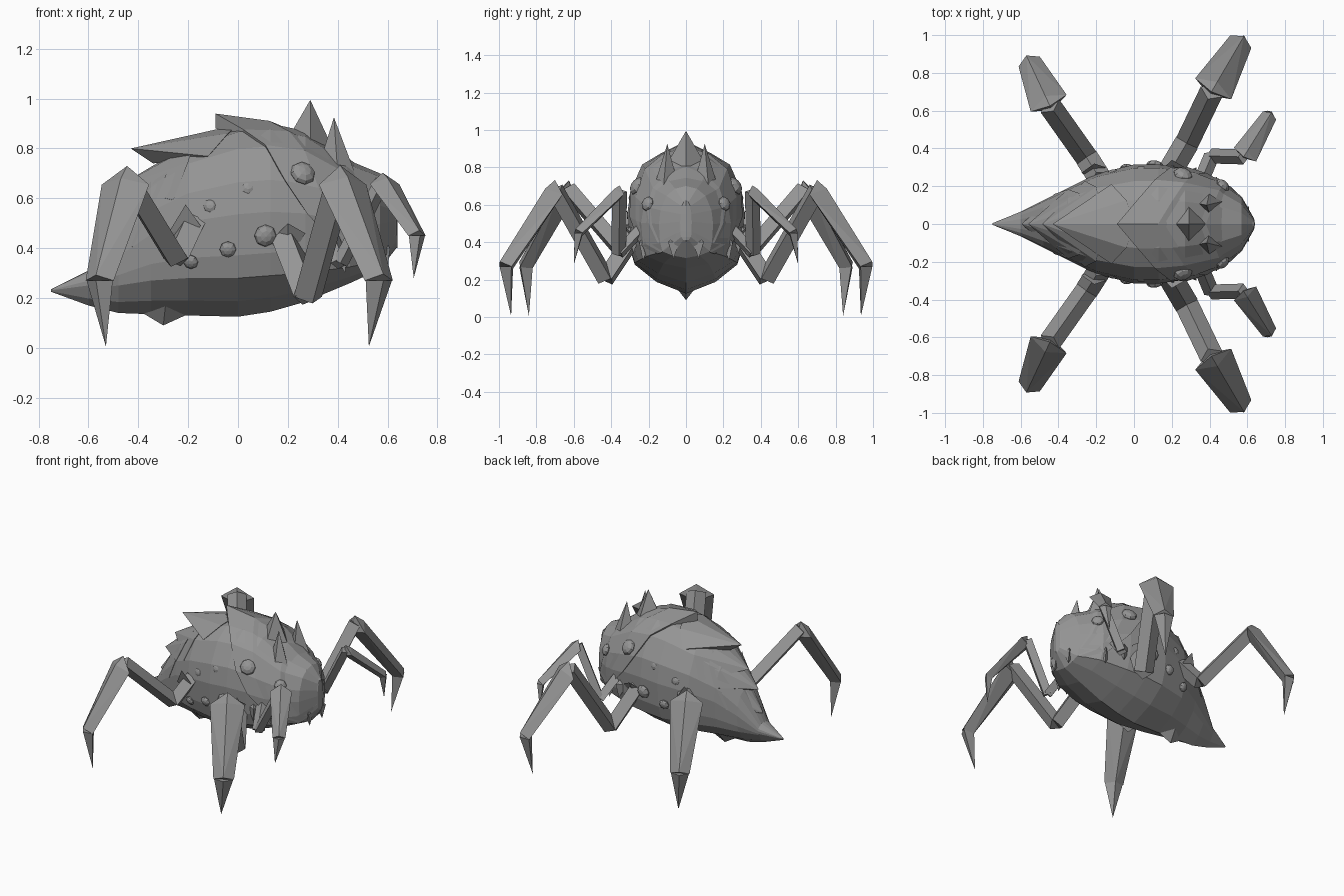
import bpy, bmesh, math
from mathutils import Vector as V

if "Cube" in bpy.data.objects:
    bpy.data.objects.remove(bpy.data.objects["Cube"])

grey = bpy.data.materials.new("stone_grey")
grey.diffuse_color = (0.3, 0.3, 0.3, 1)
grey.use_nodes = True
grey.node_tree.nodes["Principled BSDF"].inputs["Base Color"].default_value = grey.diffuse_color


def finish(name, bm, mirror=True):
    """Turn a bmesh into a flat-shaded object, mirrored across y = 0."""
    bmesh.ops.recalc_face_normals(bm, faces=bm.faces)
    me = bpy.data.meshes.new(name)
    bm.to_mesh(me)
    bm.free()
    me.materials.append(grey)
    ob = bpy.data.objects.new(name, me)
    bpy.context.collection.objects.link(ob)
    if mirror:
        m = ob.modifiers.new("Mirror", 'MIRROR')
        m.use_axis = (False, True, False)
        m.use_clip = True
    return ob


def hull(name, groups, mirror=True):
    """One convex solid for each group of points."""
    bm = bmesh.new()
    for pts in groups:
        vs = [bm.verts.new(p) for p in pts]
        r = bmesh.ops.convex_hull(bm, input=vs)
        bmesh.ops.delete(bm, geom=[v for v in r["geom_interior"] if v.is_valid], context='VERTS')
    return finish(name, bm, mirror)


# Body stations: x, top, ridge height, keel, half width
ST = [(-.75, .235, .23, .225, .004), (-.6, .31, .24, .17, .065),
      (-.48, .53, .25, .14, .125), (-.35, .71, .27, .135, .19), (-.2, .82, .28, .13, .265),
      (0, .89, .28, .125, .315), (.13, .90, .29, .145, .315), (.27, .87, .30, .185, .295),
      (.45, .75, .325, .26, .24), (.57, .70, .35, .315, .145), (.635, .62, .43, .40, .03)]
# Cross-section: width factor, drop factor from top to ridge
SEC = [(0, 0), (.4, .04), (.72, .15), (.94, .37), (1, .58), (.96, .85), (.87, 1)]


def surf(x, k, s=1.0):
    """Point k of the cross-section at x, scaled by s about the body axis."""
    x = min(max(x, ST[0][0]), ST[-1][0])
    for a, b in zip(ST, ST[1:]):
        if x <= b[0]:
            t = (x - a[0]) / (b[0] - a[0])
            _, zt, zr, zb, w = (p + (q - p) * t for p, q in zip(a, b))
            break
    if k < len(SEC):
        y, z = w * SEC[k][0], zt - (zt - zr) * SEC[k][1]
    else:
        y, z = [(w * .5, zr - (zr - zb) * .6), (0, zb)][k - len(SEC)]
    zc = (zt + zr) / 2
    return V((x, -y * s, zc + (z - zc) * s))


def grid(name, rows):
    """Skin between rows of points; the last row is closed onto the mirror plane."""
    bm = bmesh.new()
    rows = rows + [[V((p.x + .006, 0, p.z)) for p in rows[-1]]]
    vr = [[bm.verts.new(p) for p in r] for r in rows]
    for a, b in zip(vr, vr[1:]):
        for i in range(len(a) - 1):
            bm.faces.new((a[i], a[i + 1], b[i + 1], b[i]))
    bmesh.ops.remove_doubles(bm, verts=bm.verts, dist=.0005)
    return finish(name, bm)


# Body and raised head shell with a slanted rear lip
grid("body", [[surf(s[0], k) for k in range(9)] for s in ST])
rear = [-.09, .02, .11, .19, .28, .42, .54]
rows = [[surf(x, k, .95) for k, x in enumerate(rear)]]
for t in (0, .3, .65, 1):
    rows.append([surf(x + (.635 - x) * t, k, 1.035) for k, x in enumerate(rear)])
rows[0][0].z, rows[1][0].z = .88, .94
grid("head_shell", rows)

# Overlapping back plates: tip, side start, ridge start, underside
plates = []
for tip, sx, k, fx, under in [((-.43, .80), -.12, 2, 0, (-.34, .74)),
                              ((-.485, .645), -.26, 3, -.27, (-.42, .62)),
                              ((-.56, .525), -.35, 3, -.36, (-.48, .50)),
                              ((-.595, .37), -.42, 4, -.46, (-.55, .36))]:
    pts = [surf(sx, k, 1.03), surf(sx + .06, k - 1, 1.03), surf(sx + .08, 1, 1.03)]
    plates.append([(tip[0], 0, tip[1]), surf(fx, 0, 1.02), (under[0], 0, under[1])]
                  + pts + [(p.x, -p.y, p.z) for p in pts])
hull("back_plates", plates, False)


def diamond(c, d, w, h):
    """Four points around c, across direction d; w sideways, h upwards."""
    d = V(d).normalized()
    side = d.cross(V((0, 0, 1))).normalized()
    up = side.cross(d)
    c = V(c)
    return [c + side * w, c - side * w, c + up * h, c - up * h]


def leg(name, pts, w):
    """Hip, elbow, knee, ankle and claw tip joined by tapered solids."""
    hip, elbow, knee, ankle, tip = map(V, pts)
    parts = []
    for a, b, r in ((hip, elbow, .62), (elbow, knee, .6)):
        parts.append(diamond(a, b - a, w * r, w * r * .8) + diamond(b, b - a, w * r, w * r * .8))
    d = (ankle - knee).normalized()
    side = d.cross(V((0, 0, 1))).normalized()
    apex = knee + V((0, 0, w * .5))
    # broad shin with a peaked knee
    parts.append([apex] + diamond(knee + d * w * .3, d, w * 1.05, w * .5)
                 + diamond(ankle, d, w * .62, w * .42))
    # claw
    inner = V((knee.x - ankle.x, knee.y - ankle.y, 0)).normalized() * w * .5
    parts.append([ankle - inner * .7, ankle + inner * .9, ankle + side * w * .58,
                  ankle - side * w * .58, tip])
    hull(name, parts)


leg("rear_leg", [(-.18, -.24, .51), (-.25, -.35, .36), (-.445, -.625, .68),
                 (-.555, -.86, .27), (-.53, -.84, .005)], .10)
leg("middle_leg", [(.18, -.26, .46), (.28, -.43, .205), (.41, -.70, .68),
                   (.565, -.965, .27), (.525, -.935, .005)], .105)
leg("front_leg", [(.36, -.24, .47), (.41, -.36, .34), (.58, -.355, .67),
                  (.718, -.575, .45), (.705, -.60, .28)], .066)

# Horns on the head
hull("centre_horn", [[(.29, 0, .995), (.20, 0, .84), (.39, 0, .78), (.29, .095, .83), (.29, -.095, .83)]], False)
hull("side_horns", [[(.385, -.10, .925), (.33, -.11, .75), (.47, -.12, .70), (.40, -.05, .74), (.40, -.17, .70)]])

# Fangs, belly spine and hip spikes
fangs = []
for x, y, z, h in [(.59, -.065, .40, .09), (.42, -.22, .40, .10), (.31, -.27, .44, .10)]:
    fangs.append([(x + .01, y * 1.05, z - h), (x - .05, y, z), (x + .02, y + .03, z),
                  (x + .02, y - .03, z), (x, y, z + .03)])
hull("fangs", fangs)
hull("belly_spine", [[(-.30, 0, .09), (-.40, 0, .15), (-.19, 0, .14), (-.29, .07, .18), (-.29, -.07, .18)]], False)
hull("hip_spikes", [[(-.21, -.32, .575), (-.28, -.27, .46), (-.15, -.30, .49), (-.22, -.25, .40)],
                    [(.20, -.34, .50), (.14, -.28, .44), (.27, -.30, .46), (.2, -.26, .34)]])

# Rounded studs along the flanks
bm = bmesh.new()
for x, y, z, r in [(.26, .26, .70, .052), (.47, .205, .605, .04), (.04, .282, .645, .036),
                   (-.11, .27, .57, .031), (.11, .31, .45, .045), (-.04, .297, .395, .034),
                   (-.19, .255, .345, .031)]:
    g = bmesh.ops.create_uvsphere(bm, u_segments=8, v_segments=6, radius=r)["verts"]
    q = V((x * .4, -y, (z - .5) * .9)).to_track_quat('Z', 'Y')
    for v in g:
        v.co = q @ V((v.co.x, v.co.y, v.co.z * .6)) + V((x, -y, z))
finish("studs", bm)
